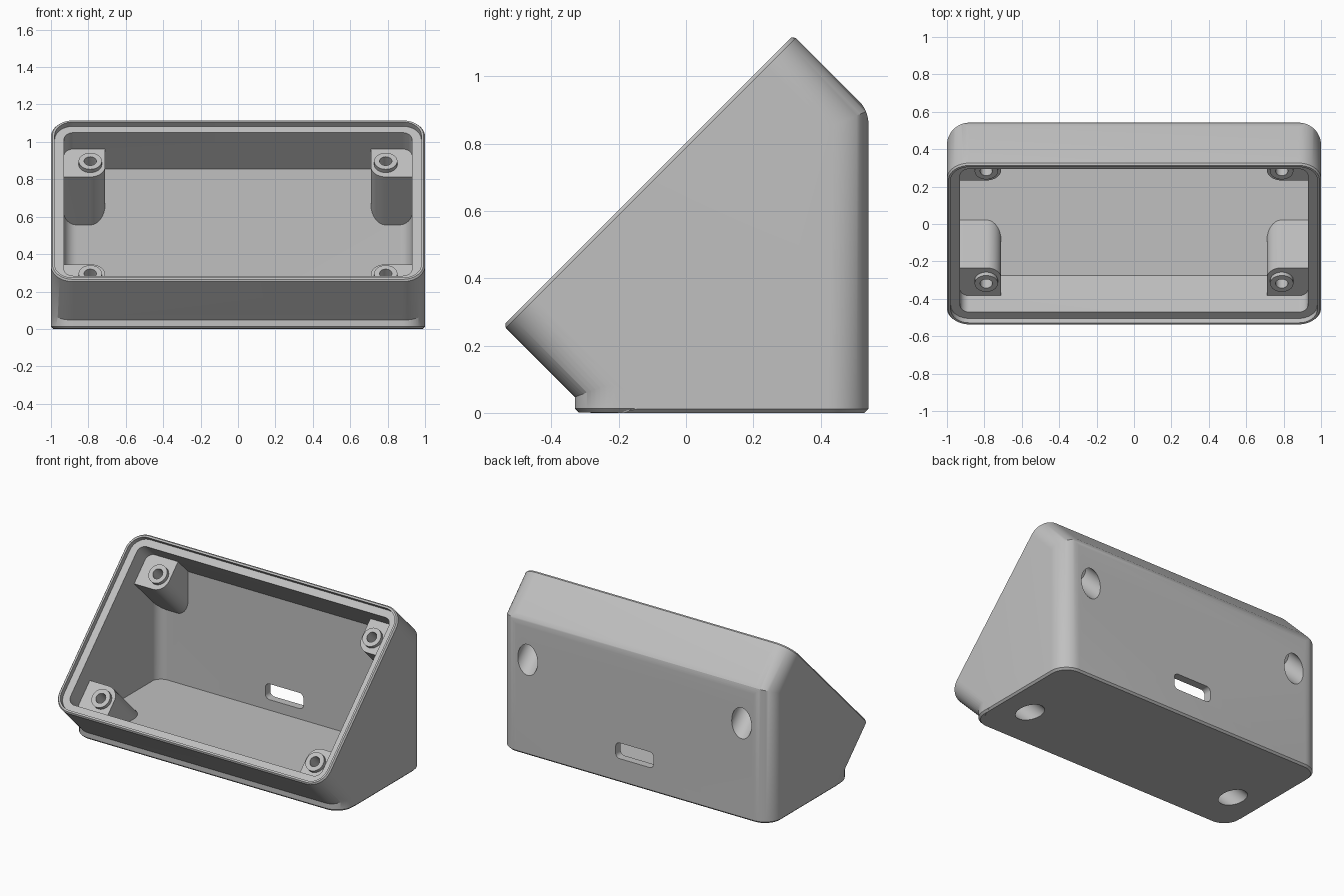
import bpy, bmesh, math
from mathutils import Matrix, Vector

cube = bpy.data.objects.get("Cube")
if cube:
    bpy.data.objects.remove(cube, do_unlink=True)

# Frames: upright, tilted 45 degrees (local Z leaves the open face), and rear-facing
S = math.sqrt(0.5)
UPRIGHT = Matrix.Identity(4)
TILTED = Matrix(((1, 0, 0, 0), (0, S, -S, 0), (0, S, S, 0), (0, 0, 0, 1)))
REAR = Matrix(((-1, 0, 0, 0), (0, 0, 1, 0), (0, 1, 0, 0), (0, 0, 0, 1)))
SIDE = Matrix(((0, 0, 1, 0), (1, 0, 0, 0), (0, 1, 0, 0), (0, 0, 0, 1)))


def rounded_rect(x0, x1, y0, y1, r, seg=12):
    corners = ((x1 - r, y1 - r), (x0 + r, y1 - r), (x0 + r, y0 + r), (x1 - r, y0 + r))
    return [(cx + r * math.cos(a), cy + r * math.sin(a))
            for k, (cx, cy) in enumerate(corners)
            for a in [(k + i / seg) * math.pi / 2 for i in range(seg + 1)]]


def loft(name, rings, frame):
    """Closed solid through matching rings of (outline, height)."""
    bm = bmesh.new()
    loops = [[bm.verts.new(frame @ Vector((x, y, h))) for x, y in pts] for pts, h in rings]
    bm.faces.new(loops[0])
    bm.faces.new(loops[-1])
    n = len(loops[0])
    for low, high in zip(loops, loops[1:]):
        for i in range(n):
            j = (i + 1) % n
            bm.faces.new((low[i], low[j], high[j], high[i]))
    bmesh.ops.recalc_face_normals(bm, faces=bm.faces)
    mesh = bpy.data.meshes.new(name)
    bm.to_mesh(mesh)
    bm.free()
    obj = bpy.data.objects.new(name, mesh)
    bpy.context.collection.objects.link(obj)
    return obj


def block(name, x0, x1, y0, y1, r, levels, frame):
    """Rounded block; levels are (height, inset)."""
    return loft(name, [(rounded_rect(x0 + d, x1 - d, y0 + d, y1 - d, r - d), h)
                       for h, d in levels], frame)


def rod(name, x, y, r, h0, h1, seg=40):
    ring = [(x + r * math.cos(t), y + r * math.sin(t))
            for t in [2 * math.pi * i / seg for i in range(seg)]]
    return loft(name, [(ring, h0), (ring, h1)], TILTED)


def combine(target, tool, operation):
    mod = target.modifiers.new(operation.lower(), 'BOOLEAN')
    mod.operation = operation
    mod.solver = 'EXACT'
    mod.object = tool
    bpy.context.view_layer.objects.active = target
    bpy.ops.object.modifier_apply(modifier=mod.name)
    bpy.data.objects.remove(tool, do_unlink=True)


A0, A1, RIM = -0.2, 1.018, 0.567      # tilted face extents and its plane
MID = (A0 + A1) / 2
BACK = 0.542

# Outer shell: tilted rounded box trimmed by an upright rounded box
shell = block("enclosure", -1, 1, A0, A1, 0.12,
              [(-0.9, 0), (RIM - 0.01, 0), (RIM, 0.008)], TILTED)
combine(shell, block("upright_trim", -1, 1, -1.5, BACK, 0.12,
                     [(0, 0.012), (0.012, 0), (1.6, 0)], UPRIGHT), 'INTERSECT')

# Rounded edge between the back and the sloping top
arc = [(0.442 + 0.1 * math.cos(t), 0.857 + 0.1 * math.sin(t))
       for t in [math.pi / 4 * i / 8 for i in range(9)]]
wedge = arc + [(0.6, 0.95)]
combine(shell, loft("edge_round", [(wedge, -1.1), (wedge, 1.1)], SIDE), 'DIFFERENCE')

# Foot that projects slightly under the front
combine(shell, block("foot", -0.999, 0.999, -0.33, 0.3, 0.12,
                     [(0.001, 0.012), (0.013, 0), (0.16, 0)], UPRIGHT), 'UNION')

# Cavity, with the screw posts left standing inside it
cavity = block("cavity", -0.93, 0.93, A0 + 0.068, A1 - 0.068, 0.05,
               [(-0.9, 0), (0.75, 0)], TILTED)
combine(cavity, block("cavity_trim", -0.932, 0.932, -1.5, 0.489, 0.07,
                      [(0.09, 0), (2, 0)], UPRIGHT), 'INTERSECT')
spots = [(sx, sy) for sx in (-1, 1) for sy in (-1, 1)]
for sx, sy in spots:
    xs = sorted((sx * 0.71, sx * 1.2))
    ys = sorted((MID + sy * 0.33, MID + sy * 0.8))
    combine(cavity, block("post", *xs, *ys, 0.08, [(-1, 0), (0.41, 0)], TILTED), 'DIFFERENCE')
    combine(cavity, rod("post_collar", sx * 0.79, MID + sy * 0.425, 0.062, 0.3, 0.435),
            'DIFFERENCE')
combine(shell, cavity, 'DIFFERENCE')

# Stepped recess for the lid
combine(shell, block("lid_recess", -0.98, 0.98, A0 + 0.02, A1 - 0.02, 0.1,
                     [(RIM - 0.033, 0), (0.75, 0)], TILTED), 'DIFFERENCE')

# Screw holes and their deep counterbores
for sx, sy in spots:
    x, y = sx * 0.79, MID + sy * 0.425
    combine(shell, rod("screw_hole", x, y, 0.033, 0, 0.6), 'DIFFERENCE')
    combine(shell, rod("counterbore", x, y, 0.073, -0.9, 0.28), 'DIFFERENCE')

# Cable slot in the back wall
combine(shell, block("cable_slot", -0.14, 0.14, 0.16, 0.265, 0.03,
                     [(0.4, 0), (0.7, 0)], REAR), 'DIFFERENCE')

# Plain grey plastic
grey = bpy.data.materials.new("grey_plastic")
grey.use_nodes = True
colour = (0.53, 0.53, 0.53, 1)
grey.diffuse_color = colour
grey.node_tree.nodes["Principled BSDF"].inputs["Base Color"].default_value = colour
shell.data.materials.clear()
shell.data.materials.append(grey)
for face in shell.data.polygons:
    face.material_index = 0

bpy.ops.object.select_all(action='DESELECT')
shell.select_set(True)
bpy.context.view_layer.objects.active = shell
bpy.ops.object.shade_smooth_by_angle(angle=math.radians(30))
